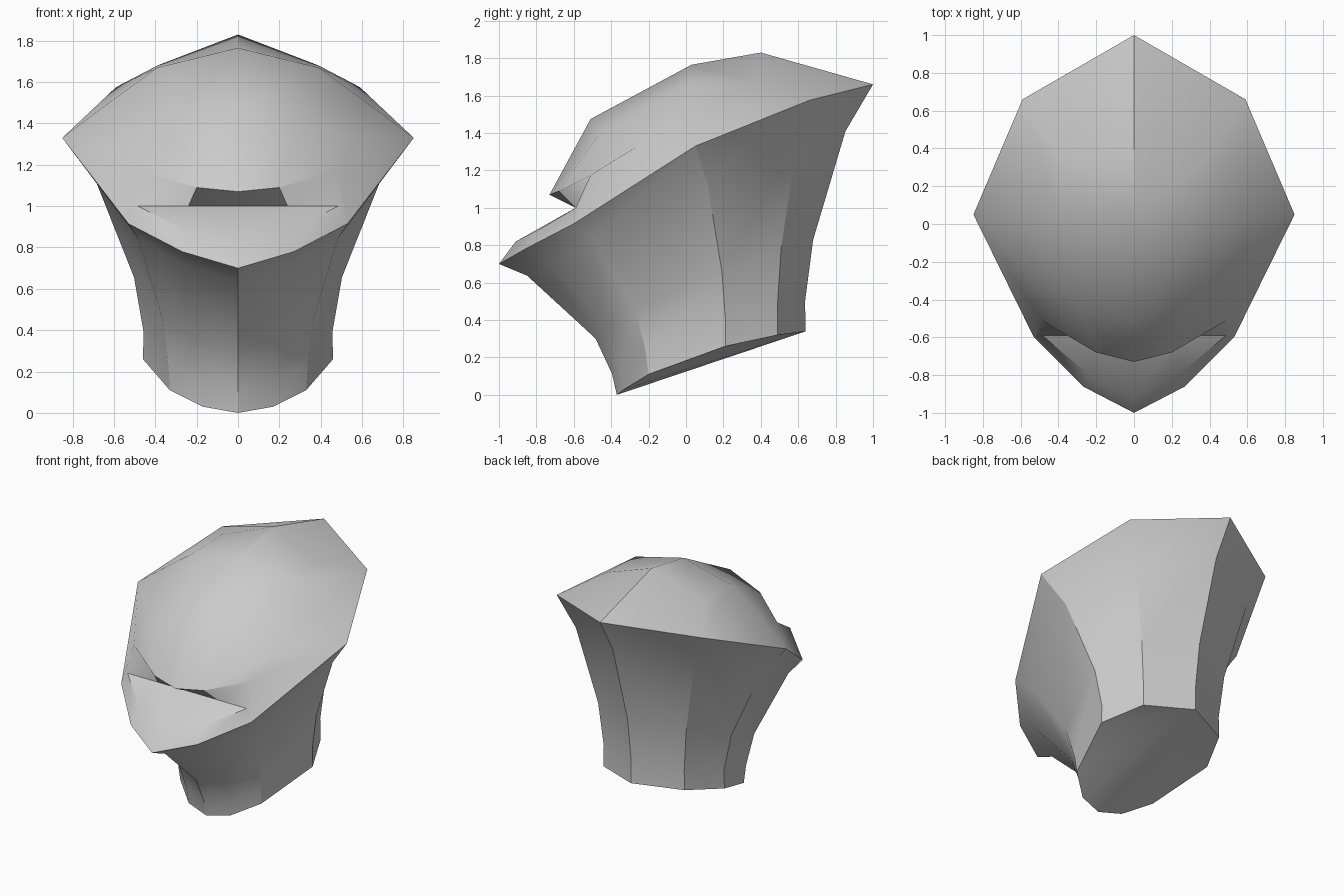
import bpy
import bmesh
import math
from mathutils import Vector

cube = bpy.data.objects.get("Cube")
if cube:
    bpy.data.objects.remove(cube, do_unlink=True)

# Single plain grey
grey = bpy.data.materials.new("plain_grey")
grey.use_nodes = True
colour = (0.6, 0.6, 0.6, 1)
grey.diffuse_color = colour
grey.node_tree.nodes["Principled BSDF"].inputs["Base Color"].default_value = colour

mesh_builder = bmesh.new()


def add_points(coords):
    """Make a row of vertices on the left half, from the middle outwards."""
    return [mesh_builder.verts.new(c) for c in coords]


def add_face(*corners):
    return mesh_builder.faces.new(corners)


def bridge(lower, upper):
    """Join two rows of equal length with quads."""
    for i in range(len(lower) - 1):
        add_face(lower[i], lower[i + 1], upper[i + 1], upper[i])


# Half outlines of the neck base and the wide rim, running front to back
base_outline = [(0, -.37, 0), (.17, -.33, .03), (.33, -.2, .11),
                (.46, .21, .26), (.33, .49, .32), (0, .64, .34)]
rim_outline = [(0, -1, .7), (.27, -.86, .78), (.53, -.6, .915),
               (.85, .05, 1.33), (.59, .66, 1.575), (0, 1, 1.66)]

# Flare of the neck as (outward, upward) fractions from base to rim
front_flare = [(.04, .16), (.18, .43), (.76, .91)]
back_flare = [(-.01, .12), (.11, .37), (.59, .81)]


def flare_row(step):
    row = []
    for column, (low, high) in enumerate(zip(base_outline, rim_outline)):
        out, up = (front_flare if column < 3 else back_flare)[step]
        low, high = Vector(low), Vector(high)
        point = low.lerp(high, out)
        point.z = low.z + (high.z - low.z) * up
        row.append(point)
    return row


# Neck from the base up to the rim
base = add_points(base_outline)
rim = add_points(rim_outline)
neck_rows = [base] + [add_points(flare_row(s)) for s in range(len(front_flare))] + [rim]
for lower_row, upper_row in zip(neck_rows, neck_rows[1:]):
    bridge(lower_row, upper_row)

# Base cap, fanned from the back point
for i in range(len(base) - 2):
    add_face(base[-1], base[i + 1], base[i])

# Lower lip, inner fold and upper lip of the front slot
lower_lip = add_points([(0, -.91, .82), (.25, -.79, .88), (.485, -.59, 1)])
fold = add_points([(0, -.59, 1), (.24, -.59, 1)]) + [lower_lip[-1]]
upper_lip = add_points([(0, -.73, 1.07), (.2, -.68, 1.09), (.49, -.51, 1.175)])
bridge(rim[:3], lower_lip)
add_face(lower_lip[0], lower_lip[1], fold[1], fold[0])
add_face(lower_lip[1], lower_lip[2], fold[1])
bridge(fold, upper_lip)

# Domed top, row by row from the upper lip to the peak
brow = add_points([(0, -.51, 1.475), (.28, -.46, 1.4), (.56, -.26, 1.33)])
crown = add_points([(0, .03, 1.765), (.39, .03, 1.67), (.61, .03, 1.51)])
peak = add_points([(0, .4, 1.83), (.39, .36, 1.68)]) + [rim[4]]
bridge(upper_lip, brow)
bridge(brow, crown)
bridge(crown, peak)
add_face(peak[0], peak[1], rim[4], rim[5])

# Sides of the dome down to the rim
add_face(rim[2], upper_lip[2], lower_lip[2])
add_face(rim[2], rim[3], upper_lip[2])
add_face(upper_lip[2], rim[3], brow[2])
add_face(brow[2], rim[3], crown[2])
add_face(crown[2], rim[3], rim[4])

# Mirror the half across the middle and weld the seam
half = mesh_builder.verts[:] + mesh_builder.edges[:] + mesh_builder.faces[:]
bmesh.ops.mirror(mesh_builder, geom=half, axis='X', merge_dist=.001)
bmesh.ops.remove_doubles(mesh_builder, verts=mesh_builder.verts[:], dist=.001)
bmesh.ops.recalc_face_normals(mesh_builder, faces=mesh_builder.faces[:])

mesh = bpy.data.meshes.new("domed_head")
mesh_builder.to_mesh(mesh)
mesh_builder.free()
mesh.materials.append(grey)
head = bpy.data.objects.new("domed_head", mesh)
bpy.context.collection.objects.link(head)

# Smooth shading with sharp creases kept
bpy.ops.object.select_all(action='DESELECT')
head.select_set(True)
bpy.context.view_layer.objects.active = head
bpy.ops.object.shade_smooth_by_angle(angle=math.radians(30))
